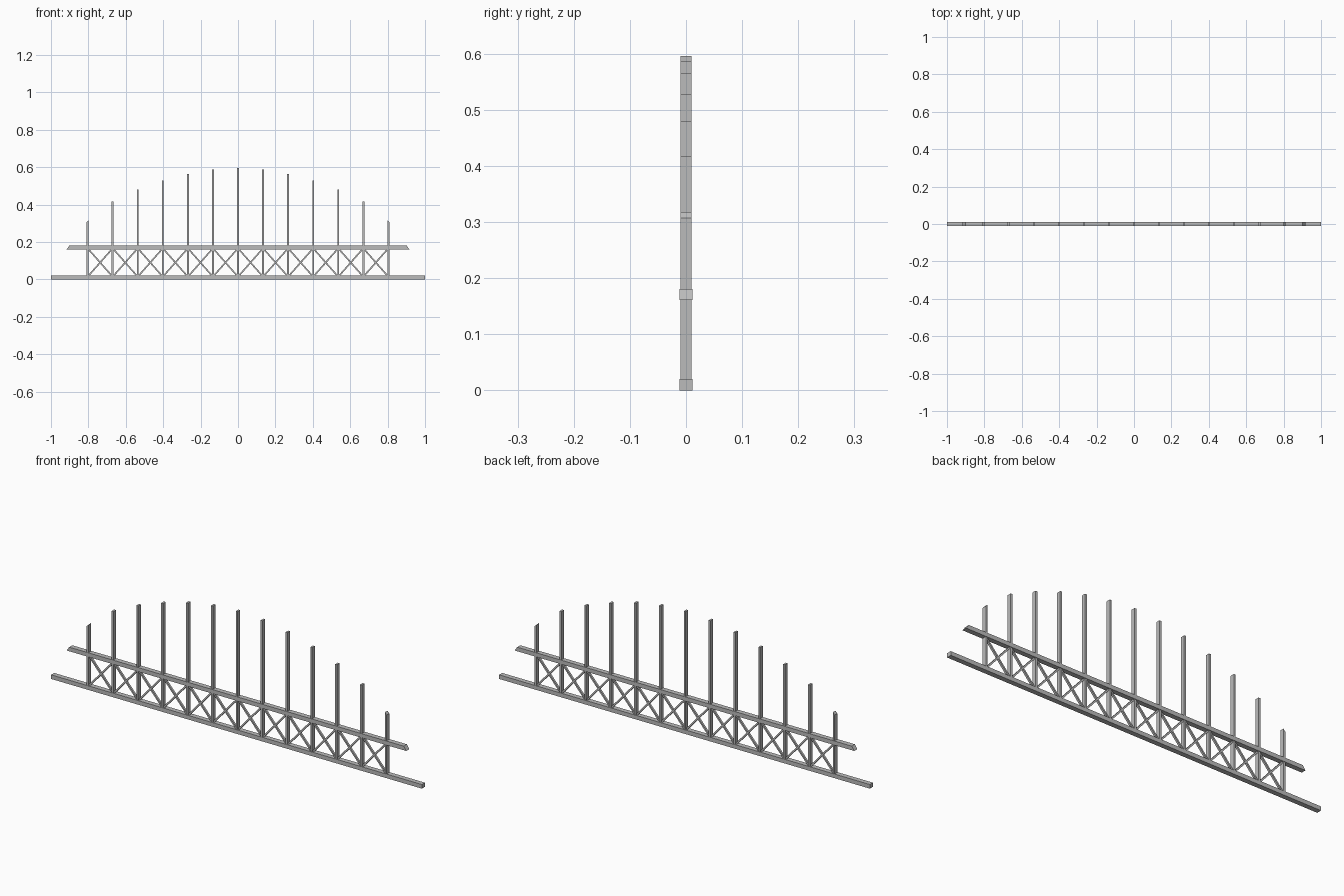
import bpy
import bmesh
import math

cube = bpy.data.objects.get("Cube")
if cube:
    bpy.data.objects.remove(cube, do_unlink=True)

steel = bpy.data.materials.new("grey_metal")
steel.use_nodes = True
grey = (0.5, 0.5, 0.5, 1)
steel.diffuse_color = grey
steel.node_tree.nodes["Principled BSDF"].inputs["Base Color"].default_value = grey


def slab(name, outline, depth):
    """Extrude an XZ outline symmetrically about y = 0."""
    bm = bmesh.new()
    face = bm.faces.new([bm.verts.new((x, -depth / 2, z)) for x, z in outline])
    ext = bmesh.ops.extrude_face_region(bm, geom=[face])
    moved = [v for v in ext["geom"] if isinstance(v, bmesh.types.BMVert)]
    bmesh.ops.translate(bm, verts=moved, vec=(0, depth, 0))
    bmesh.ops.recalc_face_normals(bm, faces=bm.faces)
    mesh = bpy.data.meshes.new(name)
    bm.to_mesh(mesh)
    bm.free()
    mesh.materials.append(steel)
    obj = bpy.data.objects.new(name, mesh)
    bpy.context.collection.objects.link(obj)
    return obj


def brace(name, x0, z0, x1, z1, width):
    """Diagonal bar between two points."""
    length = math.hypot(x1 - x0, z1 - z0)
    nx, nz = -(z1 - z0) / length * width / 2, (x1 - x0) / length * width / 2
    slab(name, [(x0 - nx, z0 - nz), (x1 - nx, z1 - nz),
                (x1 + nx, z1 + nz), (x0 + nx, z0 + nz)], 0.01)


# Horizontal rails, the upper one with bevelled ends
BASE_TOP, RAIL_LOW, RAIL_TOP = 0.02, 0.161, 0.181
slab("bottom_rail", [(-1, 0), (1, 0), (1, BASE_TOP), (-1, BASE_TOP)], 0.024)
slab("upper_rail", [(-0.916, RAIL_LOW), (0.916, RAIL_LOW),
                    (0.902, RAIL_TOP), (-0.902, RAIL_TOP)], 0.024)

# Upright posts following an arch, the end ones cut on a slant
SPACING, HALF = 0.134, 0.005
heights = [0.596, 0.587, 0.565, 0.528, 0.48, 0.417, 0.318]
for i in range(-6, 7):
    x, top = i * SPACING, heights[abs(i)]
    left = top - 0.011 if i == -6 else top
    right = top - 0.011 if i == 6 else top
    slab(f"post_{i + 7}", [(x - HALF, BASE_TOP), (x + HALF, BASE_TOP),
                           (x + HALF, right), (x - HALF, left)], 0.02)

# Crossed braces in each bay
for i in range(-6, 6):
    a, b = i * SPACING + HALF, (i + 1) * SPACING - HALF
    brace(f"rising_brace_{i + 7}", a, BASE_TOP, b, RAIL_LOW, 0.008)
    brace(f"falling_brace_{i + 7}", a, RAIL_LOW, b, BASE_TOP, 0.008)
